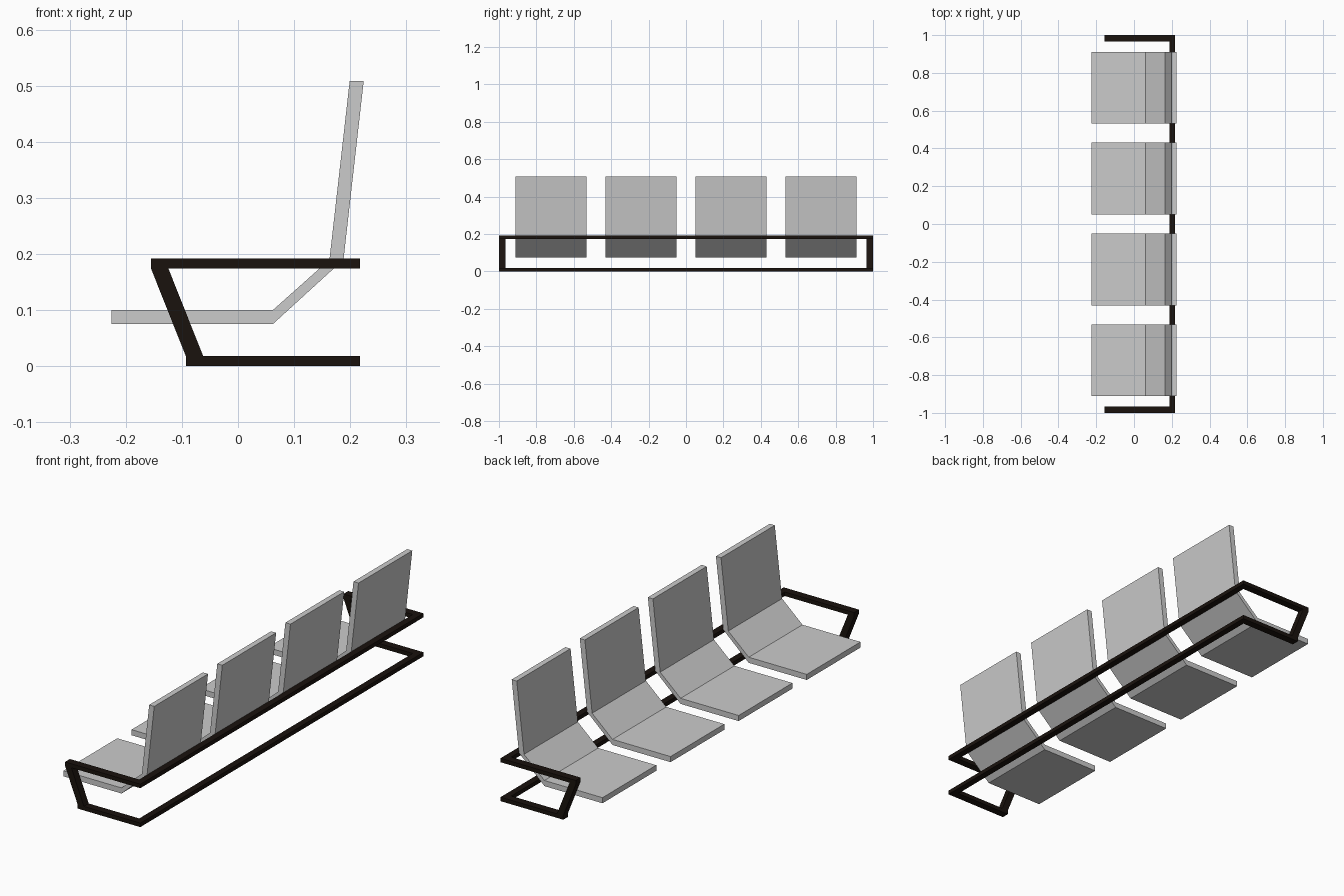
import bpy, bmesh

if "Cube" in bpy.data.objects:
    bpy.data.objects.remove(bpy.data.objects["Cube"])

frame_mat = bpy.data.materials.new("dark_frame")
frame_mat.diffuse_color = (0.01, 0.006, 0.004, 1)
frame_mat.use_nodes = True
frame_mat.node_tree.nodes["Principled BSDF"].inputs["Base Color"].default_value = frame_mat.diffuse_color


def extrude_profile(name, profile, y0, y1, mat=None):
    """Extrude an x-z outline from y0 to y1."""
    bm = bmesh.new()
    face = bm.faces.new([bm.verts.new((x, y0, z)) for x, z in profile])
    ext = bmesh.ops.extrude_face_region(bm, geom=[face], use_keep_orig=True)
    moved = [g for g in ext["geom"] if isinstance(g, bmesh.types.BMVert)]
    bmesh.ops.translate(bm, verts=moved, vec=(0, y1 - y0, 0))
    bmesh.ops.recalc_face_normals(bm, faces=bm.faces)
    mesh = bpy.data.meshes.new(name)
    bm.to_mesh(mesh)
    bm.free()
    obj = bpy.data.objects.new(name, mesh)
    bpy.context.collection.objects.link(obj)
    if mat:
        mesh.materials.append(mat)
    return obj


# Frame: C-shaped ends with a slanted front post
BACK, BAR, TOP, END = 0.217, 0.018, 0.192, 0.034
end_profile = [
    (BACK, TOP), (-0.155, TOP), (-0.155, TOP - BAR), (-0.093, BAR),
    (-0.093, 0), (BACK, 0), (BACK, BAR), (-0.062, BAR),
    (-0.124, TOP - BAR), (BACK, TOP - BAR),
]
extrude_profile("left_frame_end", end_profile, -1, -1 + END, frame_mat)
extrude_profile("right_frame_end", end_profile, 1 - END, 1, frame_mat)

# Long rails joining the ends at the back
for name, z in (("lower_rail", 0), ("upper_rail", TOP - BAR)):
    rail = [(0.188, z), (BACK, z), (BACK, z + BAR), (0.188, z + BAR)]
    extrude_profile(name, rail, -1 + END, 1 - END, frame_mat)

# Four bent-sheet seats
seat_profile = [
    (-0.225, 0.075), (0.062, 0.075), (0.188, 0.19), (0.224, 0.508),
    (0.199, 0.508), (0.163, 0.19), (0.062, 0.1), (-0.225, 0.1),
]
for i in range(4):
    y = (i - 1.5) * 0.481
    extrude_profile(f"seat_{i + 1}", seat_profile, y - 0.19, y + 0.19)
